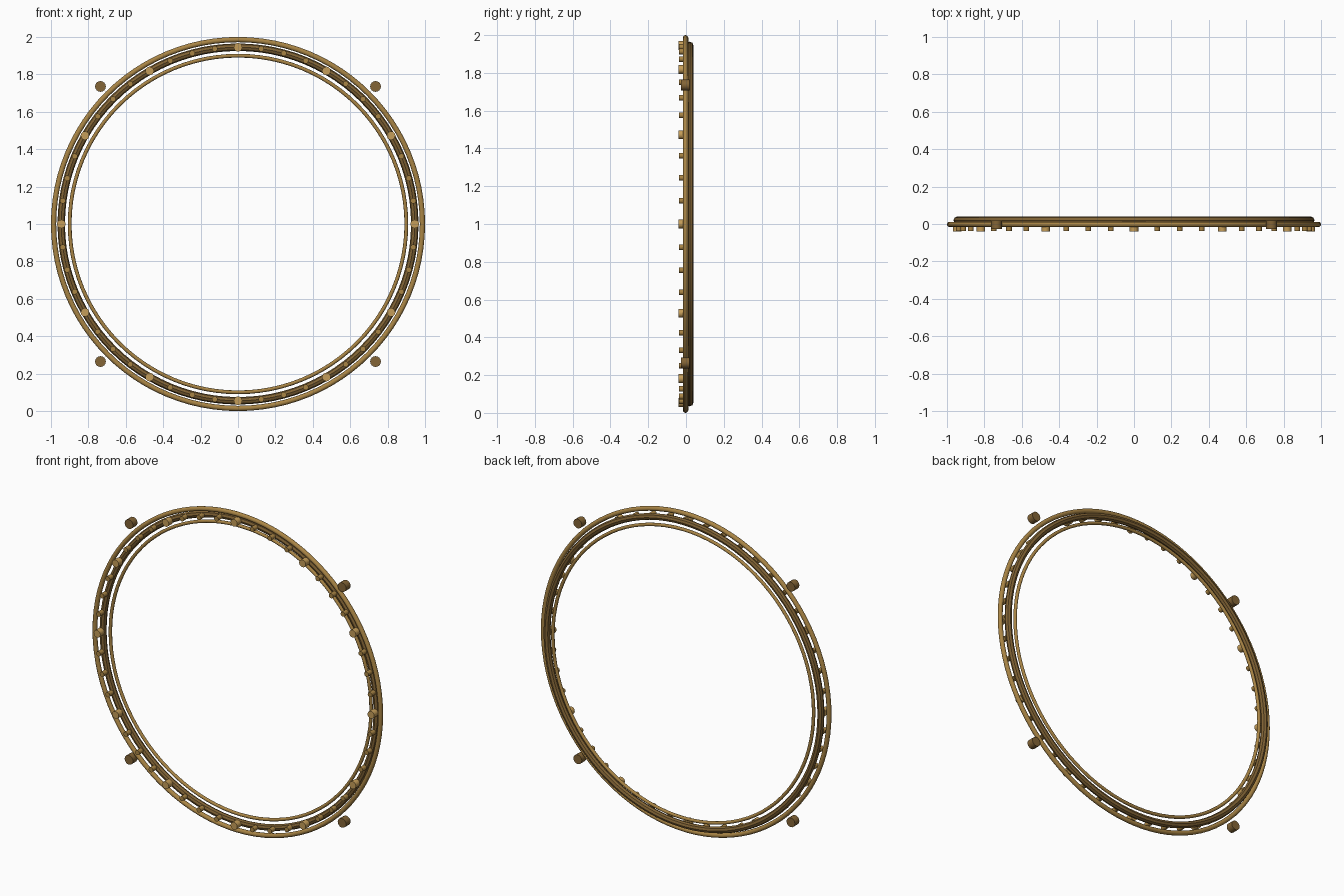
import bpy
from math import sin, cos, pi, radians

cube = bpy.data.objects.get("Cube")
if cube:
    bpy.data.objects.remove(cube, do_unlink=True)


def material(name, rgb):
    m = bpy.data.materials.new(name)
    m.use_nodes = True
    m.diffuse_color = (*rgb, 1)
    m.node_tree.nodes["Principled BSDF"].inputs["Base Color"].default_value = (*rgb, 1)
    return m


brass = material("brass", (0.40, 0.235, 0.06))
dark_bronze = material("dark bronze", (0.22, 0.125, 0.035))
bright_brass = material("bright brass", (0.56, 0.34, 0.10))
bronze = material("bronze", (0.23, 0.13, 0.037))


def finish(name, mat):
    ob = bpy.context.object
    ob.name = name
    ob.data.materials.append(mat)
    bpy.ops.object.shade_smooth_by_angle(angle=radians(40))


def ring(name, radius, tube, y, sides, mat):
    bpy.ops.mesh.primitive_torus_add(
        major_radius=radius, minor_radius=tube, major_segments=96,
        minor_segments=sides, location=(0, y, 1), rotation=(pi / 2, 0, 0))
    finish(name, mat)


def peg(name, angle, orbit, radius, y0, y1, mat):
    bpy.ops.mesh.primitive_cylinder_add(
        vertices=16, radius=radius, depth=y1 - y0, rotation=(pi / 2, 0, 0),
        location=(orbit * cos(angle), (y0 + y1) / 2, 1 + orbit * sin(angle)))
    finish(name, mat)


# Three concentric rings
ring("outer_ring", 0.986, 0.014, -0.002, 12, brass)
ring("middle_ring", 0.945, 0.02, 0.02, 8, dark_bronze)
ring("inner_ring", 0.90, 0.01, 0.027, 12, brass)

# Studs around the middle ring, every fourth one large
for i in range(48):
    a = 2 * pi * i / 48
    if i % 4 == 0:
        peg(f"large_stud_{i}", a, 0.945, 0.023, -0.04, 0.0, bright_brass)
    else:
        peg(f"small_stud_{i}", a, 0.945, 0.015, -0.038, 0.0, brass)

# Four lugs outside the rim
for i in range(4):
    peg(f"lug_{i}", pi / 4 + i * pi / 2, 1.04, 0.029, -0.026, 0.018, bronze)
